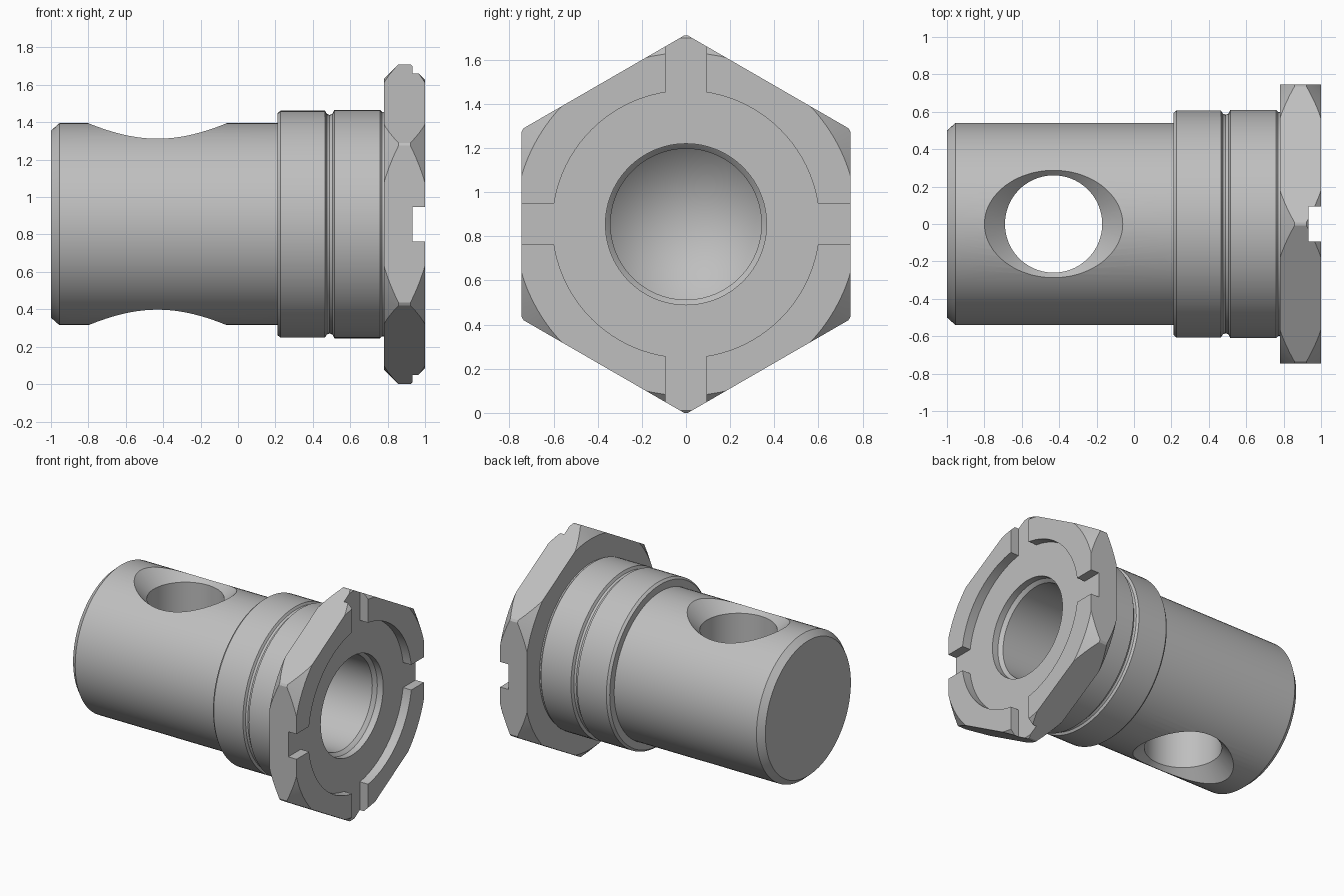
import bpy, bmesh, math
from mathutils import Matrix, Vector

AXIS_Z = 0.855   # height of the turning axis

cube = bpy.data.objects.get("Cube")
if cube:
    bpy.data.objects.remove(cube, do_unlink=True)

steel = bpy.data.materials.new("grey_steel")
steel.use_nodes = True
grey = (0.52, 0.52, 0.52, 1)
steel.diffuse_color = grey
steel.node_tree.nodes["Principled BSDF"].inputs["Base Color"].default_value = grey

ALONG_X = Matrix.Translation((0, 0, AXIS_Z)) @ Matrix.Rotation(math.pi / 2, 4, 'Y')


def add_object(name, bm, matrix):
    bmesh.ops.transform(bm, matrix=matrix, verts=bm.verts)
    bmesh.ops.recalc_face_normals(bm, faces=bm.faces)
    mesh = bpy.data.meshes.new(name)
    bm.to_mesh(mesh)
    bm.free()
    mesh.materials.append(steel)
    obj = bpy.data.objects.new(name, mesh)
    bpy.context.collection.objects.link(obj)
    return obj


def turned(name, profile, matrix=ALONG_X, sides=96):
    """Revolve (position along axis, radius) points into a closed solid."""
    bm = bmesh.new()
    rings = []
    for pos, radius in profile:
        if radius == 0:
            rings.append([bm.verts.new((0, 0, pos))] * sides)
        else:
            rings.append([bm.verts.new((radius * math.cos(a), radius * math.sin(a), pos))
                          for a in (math.tau * i / sides for i in range(sides))])
    for low, high in zip(rings, rings[1:]):
        for i in range(sides):
            j = (i + 1) % sides
            corners = dict.fromkeys((low[i], low[j], high[j], high[i]))
            bm.faces.new(list(corners))
    # merge the flat end fans into single faces
    bmesh.ops.dissolve_limit(bm, angle_limit=0.001, verts=bm.verts, edges=bm.edges)
    return add_object(name, bm, matrix)


def box(name, center, size):
    bm = bmesh.new()
    bmesh.ops.create_cube(bm, size=1)
    return add_object(name, bm, Matrix.Translation(center) @ Matrix.Diagonal((*size, 1)))


def combine(target, tool, operation):
    mod = target.modifiers.new(operation.lower(), 'BOOLEAN')
    mod.operation, mod.solver, mod.object = operation, 'EXACT', tool
    bpy.context.view_layer.objects.active = target
    bpy.ops.object.modifier_apply(modifier=mod.name)
    bpy.data.objects.remove(tool, do_unlink=True)


# Shank with chamfered end, sealing collar and groove
plug = turned("hollow_bolt", [
    (-1, 0), (-1, 0.5), (-0.955, 0.54), (0.21, 0.54), (0.21, 0.592), (0.227, 0.607),
    (0.465, 0.607), (0.475, 0.59), (0.49, 0.584), (0.505, 0.59), (0.515, 0.61),
    (0.76, 0.61), (0.77, 0.6), (0.85, 0.6), (0.85, 0)])

# Hexagonal head with turned chamfers on both sides
head = turned("hex_head", [(0.78, 0), (0.78, 0.86), (1, 0.86), (1, 0)], sides=6)
chamfer = turned("head_chamfer", [
    (0.7, 0), (0.7, 0.697), (0.858, 0.855), (0.922, 0.855), (1.08, 0.697), (1.08, 0)])
combine(head, chamfer, 'INTERSECT')

# Round recess and crossing slots in the head face
combine(head, turned("face_recess", [(0.933, 0), (0.933, 0.605), (1.1, 0.605), (1.1, 0)]),
        'DIFFERENCE')
for size in ((0.2, 2, 0.186), (0.2, 0.186, 2)):
    combine(head, box("slot", (1.033, 0, AXIS_Z), size), 'DIFFERENCE')
combine(plug, head, 'UNION')

# Blind stepped bore with conical end
combine(plug, turned("bore", [
    (-0.1, 0), (0.22, 0.342), (0.86, 0.342), (0.875, 0.355), (0.885, 0.365),
    (1.1, 0.365), (1.1, 0)]), 'DIFFERENCE')

# Vertical cross hole, countersunk at both ends
combine(plug, turned("cross_hole", [
    (-0.7, 0), (-0.7, 0.53), (-0.43, 0.26), (0.43, 0.26), (0.7, 0.53), (0.7, 0)],
    matrix=Matrix.Translation((-0.43, 0, AXIS_Z))), 'DIFFERENCE')

bpy.ops.object.select_all(action='DESELECT')
plug.select_set(True)
bpy.context.view_layer.objects.active = plug
bpy.ops.object.shade_smooth_by_angle(angle=math.radians(25))
